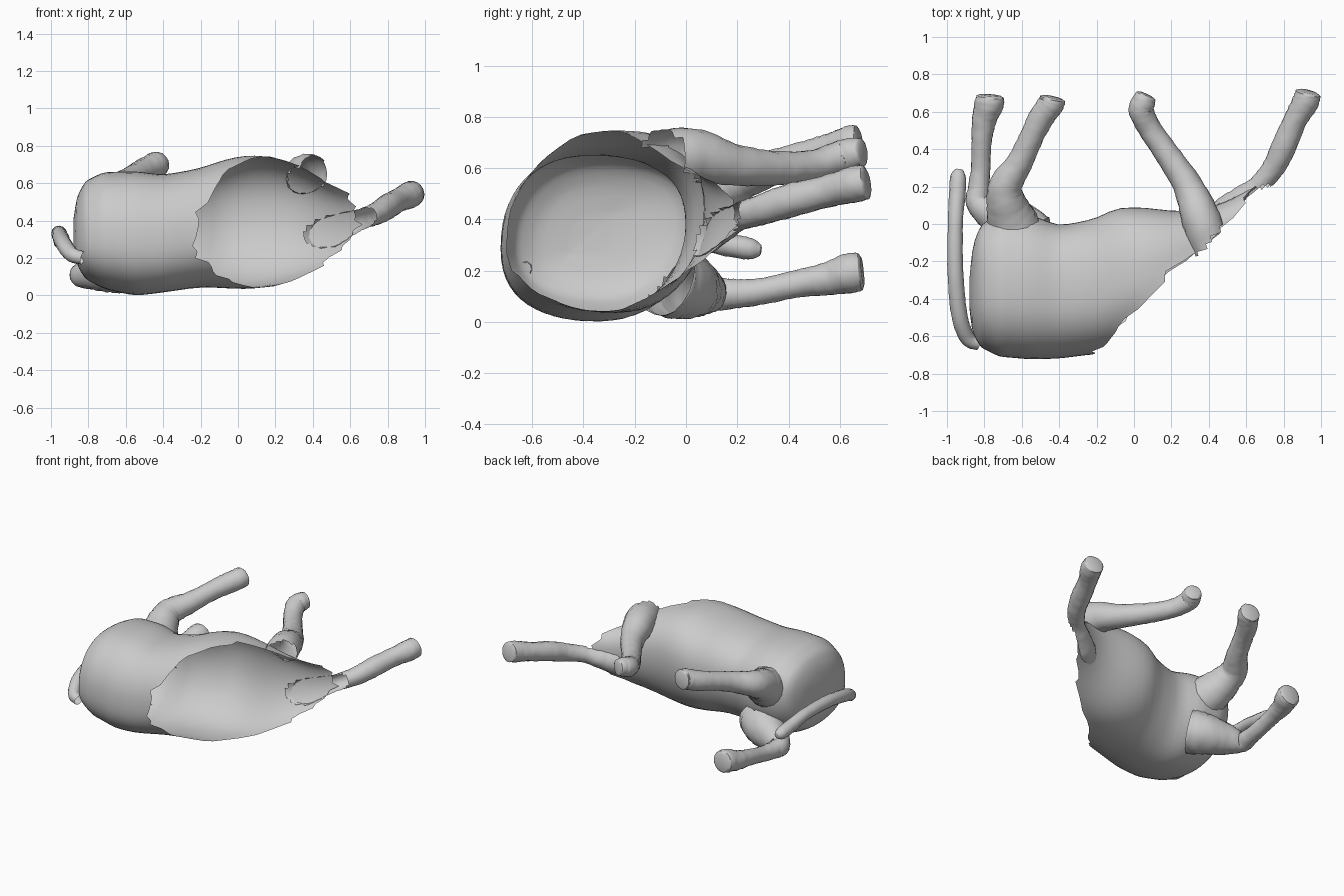
import bpy, bmesh, math, random
from mathutils import Vector

cube = bpy.data.objects.get("Cube")
if cube:
    bpy.data.objects.remove(cube, do_unlink=True)
random.seed(4)

hide = bpy.data.materials.new("plain grey")
hide.use_nodes = True
GREY = (0.6, 0.6, 0.6, 1)
hide.diffuse_color = GREY
hide.node_tree.nodes["Principled BSDF"].inputs["Base Color"].default_value = GREY

# Body sections: x, y min, y max, z min, z max
SECTIONS = [
    (-.88, -.45, -.30, .28, .40), (-.865, -.58, -.12, .17, .52),
    (-.82, -.66, .00, .09, .61), (-.72, -.71, .05, .035, .66),
    (-.55, -.725, .05, -.003, .665), (-.40, -.72, -.01, .015, .645),
    (-.20, -.695, .03, .045, .68), (-.10, -.67, .09, .04, .72),
    (.05, -.62, .09, .03, .755), (.20, -.57, .07, .05, .74),
    (.35, -.52, .07, .09, .69), (.50, -.46, .12, .14, .61),
    (.68, -.40, .22, .19, .57)]
LEAN = .05


def section(x):
    """Centre and half sizes of the barrel at x."""
    for a, b in zip(SECTIONS, SECTIONS[1:]):
        if x <= b[0]:
            f = (x - a[0]) / (b[0] - a[0])
            break
    else:
        f = 1
    y0, y1, z0, z1 = [p + (q - p) * f for p, q in zip(a[1:], b[1:])]
    return (y0 + y1) / 2, (z0 + z1) / 2, (y1 - y0) / 2, (z1 - z0) / 2


def hidden(p):
    """True inside the barrel or in front of its slanted opening."""
    if p.x < SECTIONS[0][0]:
        return False
    yc, zc, ry, rz = section(p.x)
    c = (p.y - yc) / ry
    within = abs(c) < 1 and c * c + ((p.z - zc - LEAN * c * abs(c)) / rz) ** 2 < .95
    beyond = 1.2 * (p.x - .3) - (p.y + .22) > 0 and p.y < .1
    return within or beyond


def finish(name, bm, angle=50):
    me = bpy.data.meshes.new(name)
    bm.to_mesh(me)
    bm.free()
    ob = bpy.data.objects.new(name, me)
    bpy.context.collection.objects.link(ob)
    me.materials.append(hide)
    bpy.ops.object.select_all(action='DESELECT')
    ob.select_set(True)
    bpy.context.view_layer.objects.active = ob
    bpy.ops.object.shade_smooth_by_angle(angle=math.radians(angle))


def bridge(bm, rings):
    n = len(rings[0])
    for a, b in zip(rings, rings[1:]):
        for i in range(n):
            j = (i + 1) % n
            bm.faces.new((a[i], a[j], b[j], b[i]))


def catmull(p, t):
    """Smooth interpolation through tuples, t from 0 to len(p) - 1."""
    i = min(int(t), len(p) - 2)
    f = t - i
    q = [p[max(0, min(len(p) - 1, i + k))] for k in (-1, 0, 1, 2)]
    return [0.5 * (2 * b + (c - a) * f + (2 * a - 5 * b + 4 * c - d) * f * f
                   + (3 * b - a - 3 * c + d) * f ** 3) for a, b, c, d in zip(*q)]


def tube(name, path, sides=18, per=7, lumps=0.03):
    """Round limb through (x, y, z, radius) points, trimmed where it meets the barrel."""
    bm = bmesh.new()
    count = (len(path) - 1) * per
    pts = [catmull(path, k / per) for k in range(count + 1)]
    rings = []
    for k, p in enumerate(pts):
        a, b = pts[max(k - 1, 0)], pts[min(k + 1, count)]
        d = (Vector(b[:3]) - Vector(a[:3])).normalized()
        u = Vector((0, 0, 1)).cross(d).normalized()
        v = d.cross(u)
        rings.append([])
        for i in range(sides):
            t = math.tau * i / sides
            r = p[3] * (1 + random.uniform(-lumps, lumps))
            rings[-1].append(bm.verts.new(Vector(p[:3]) + r * (math.cos(t) * u + math.sin(t) * v)))
    bridge(bm, rings)
    # Rounded sole or tip
    rim = [bm.verts.new(v.co.lerp(Vector(pts[-1][:3]), .25) + d * pts[-1][3] * .12)
           for v in rings[-1]]
    bridge(bm, [rings[-1], rim])
    bm.faces.new(rim)
    drop = [f for f in bm.faces if hidden(f.calc_center_median())]
    bmesh.ops.delete(bm, geom=drop, context='FACES')
    finish(name, bm)


# Hollow barrel with a slanted, ragged open end
bm = bmesh.new()
N, STEPS = 56, 32
rings = []
for k in range(STEPS + 1):
    t = (k / STEPS) ** 1.7
    ring = []
    for i in range(N):
        th = math.tau * i / N
        c, s = math.cos(th), math.sin(th)
        rim = .19 + (.46 * c ** .7 if c > 0 else .41 * c)
        x = -.88 + t * (rim + .88)
        if k == STEPS:
            x += random.uniform(-.035, .025)
        yc, zc, ry, rz = section(x)
        # Squared oval, fuller at the upper back, leaning to one side
        e = .8 if c < 0 < s else .93
        ring.append(bm.verts.new((x, yc + ry * math.copysign(abs(c) ** e, c),
                                  zc + rz * math.copysign(abs(s) ** e, s) + LEAN * c * abs(c))))
    rings.append(ring)
bridge(bm, rings)
bm.faces.new(rings[0][::-1])
# Soften the lofted skin, keeping the ragged edge crisp
inner = [v for v in bm.verts if not v.is_boundary]
for _ in range(2):
    bmesh.ops.smooth_vert(bm, verts=inner, factor=.5, use_axis_x=True,
                          use_axis_y=True, use_axis_z=True)
finish("body_shell", bm, 60)

# Legs, from root to hoof
LEGS = {
    "lower_hind_leg": [(-.55, -.08, .17, .15), (-.63, -.01, .145, .135), (-.74, .05, .125, .105),
                       (-.83, .115, .11, .07), (-.83, .19, .11, .058), (-.82, .30, .12, .052),
                       (-.815, .44, .15, .054), (-.80, .56, .17, .066),
                       (-.775, .64, .19, .078), (-.77, .68, .195, .074)],
    "upper_hind_leg": [(-.60, -.14, .40, .16), (-.65, .01, .455, .135), (-.685, .12, .52, .105),
                       (-.685, .21, .56, .088), (-.61, .33, .60, .07), (-.55, .46, .64, .064),
                       (-.495, .57, .67, .068), (-.445, .64, .695, .07), (-.435, .67, .70, .068)],
    "upper_front_leg": [(.42, -.16, .645, .095), (.36, .02, .65, .105), (.29, .20, .61, .08),
                        (.18, .37, .60, .066), (.09, .50, .61, .062), (.04, .60, .64, .066),
                        (.05, .65, .655, .064), (.065, .685, .66, .055)],
    "lower_front_leg": [(.40, -.05, .34, .10), (.50, .06, .35, .09), (.585, .14, .38, .068),
                        (.665, .205, .41, .055), (.745, .30, .44, .06), (.80, .41, .475, .066),
                        (.86, .55, .51, .063), (.915, .65, .535, .071), (.93, .70, .545, .068)],
}
for leg, path in LEGS.items():
    tube(leg, path)

# Tail swept forward beside the hind legs
tube("tail", [(-.83, -.64, .20, .035), (-.89, -.61, .22, .04), (-.935, -.48, .28, .043),
              (-.955, -.25, .325, .042), (-.955, 0, .33, .04), (-.945, .16, .30, .044),
              (-.94, .25, .285, .042), (-.935, .29, .28, .022)], sides=12)
